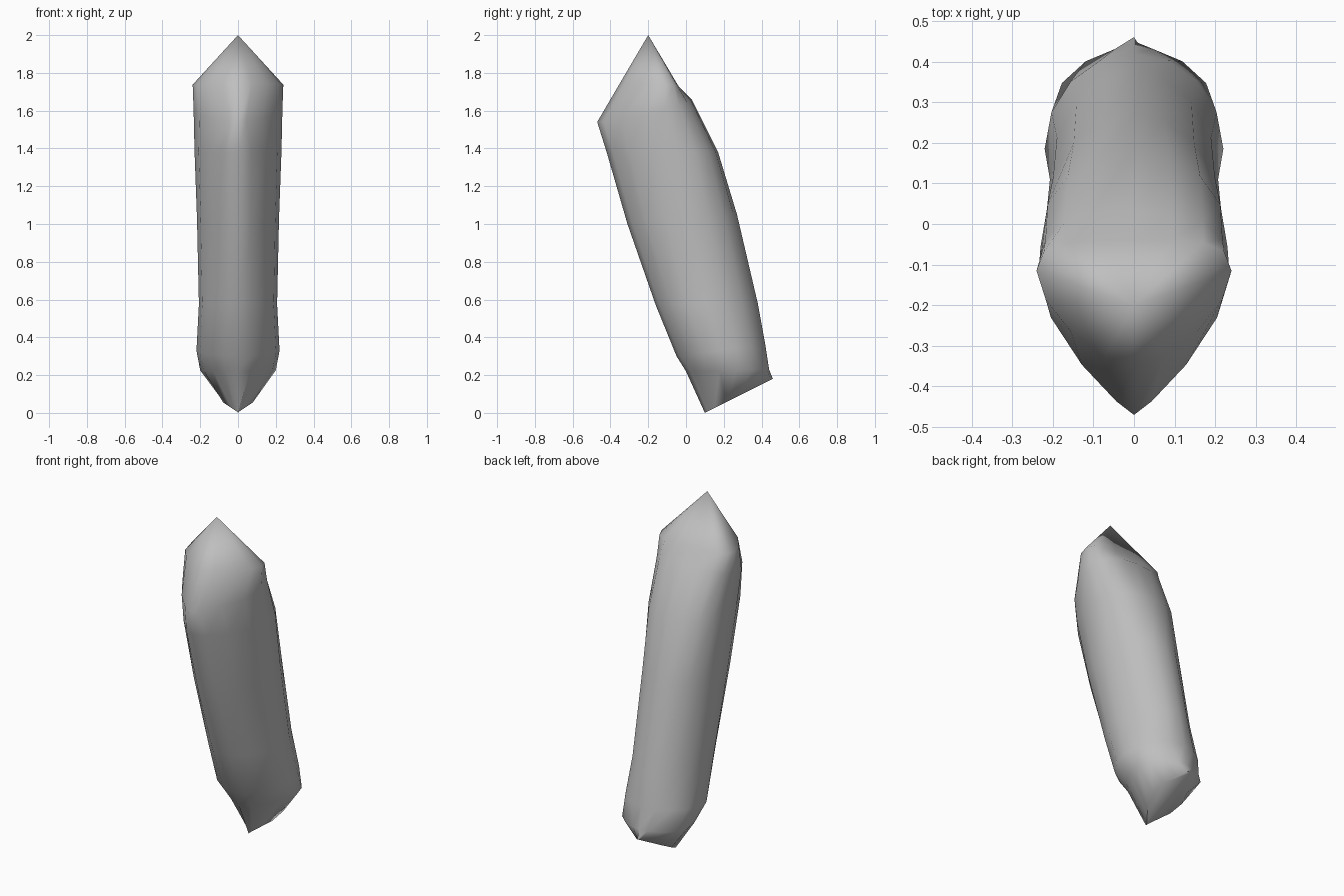
import bpy, bmesh, math

default = bpy.data.objects.get("Cube")
if default:
    bpy.data.objects.remove(default, do_unlink=True)

SIDES = 16

# Plain grey stone
stone = bpy.data.materials.new("stone_grey")
stone.use_nodes = True
grey = (0.52, 0.52, 0.52, 1)
stone.diffuse_color = grey
stone.node_tree.nodes["Principled BSDF"].inputs["Base Color"].default_value = grey

# Leaning cross-sections: front (y, z), back (y, z), half width,
# shift of the sides in y, pinch of the front and of the back (1 is round)
sections = [
    ((0.10, 0.00), (0.46, 0.18), 0.10, 0, 3, 2.5),
    ((0.00, 0.22), (0.44, 0.23), 0.20, 0.05, 1.2, 1.5),
    ((-0.05, 0.30), (0.42, 0.36), 0.22, 0, 1.1, 1),
    ((-0.16, 0.57), (0.38, 0.58), 0.207, 0, 1.15, 1.1),
    ((-0.31, 1.00), (0.27, 1.05), 0.217, 0.03, 1.2, 1.1),
    ((-0.42, 1.38), (0.17, 1.38), 0.23, 0.07, 1.25, 1),
    ((-0.47, 1.54), (0.03, 1.66), 0.235, 0.10, 1.75, 0.95),
    ((-0.35, 1.745), (-0.04, 1.73), 0.24, 0.08, 1.25, 1),
]


def make_ring(bm, front, back, width, shift, front_pinch, back_pinch):
    """Add one oval ring of vertices running from front to back."""
    ring = []
    for i in range(SIDES):
        angle = math.tau * i / SIDES
        c, s = math.cos(angle), math.sin(angle)
        y, z = ((f + b) / 2 + c * (f - b) / 2 for f, b in zip(front, back))
        pinch = front_pinch if c > 0 else back_pinch
        x = math.copysign(width * abs(s) ** pinch, s)
        ring.append(bm.verts.new((x, y + shift * s * s, z)))
    return ring


# Leaning shaft, closed below by a slanted cap and above by a point
bm = bmesh.new()
rings = [make_ring(bm, *section) for section in sections]
tip = bm.verts.new((0, -0.20, 2.0))
bm.faces.new(rings[0])
for i in range(SIDES):
    j = (i + 1) % SIDES
    for low, high in zip(rings, rings[1:]):
        bm.faces.new((low[i], low[j], high[j], high[i]))
    bm.faces.new((rings[-1][i], rings[-1][j], tip))
bmesh.ops.recalc_face_normals(bm, faces=bm.faces)

mesh = bpy.data.meshes.new("crystal_shaft")
bm.to_mesh(mesh)
bm.free()
mesh.materials.append(stone)
shaft = bpy.data.objects.new("crystal_shaft", mesh)
bpy.context.collection.objects.link(shaft)

bpy.ops.object.select_all(action="DESELECT")
shaft.select_set(True)
bpy.context.view_layer.objects.active = shaft
bpy.ops.object.shade_smooth_by_angle(angle=math.radians(70))
